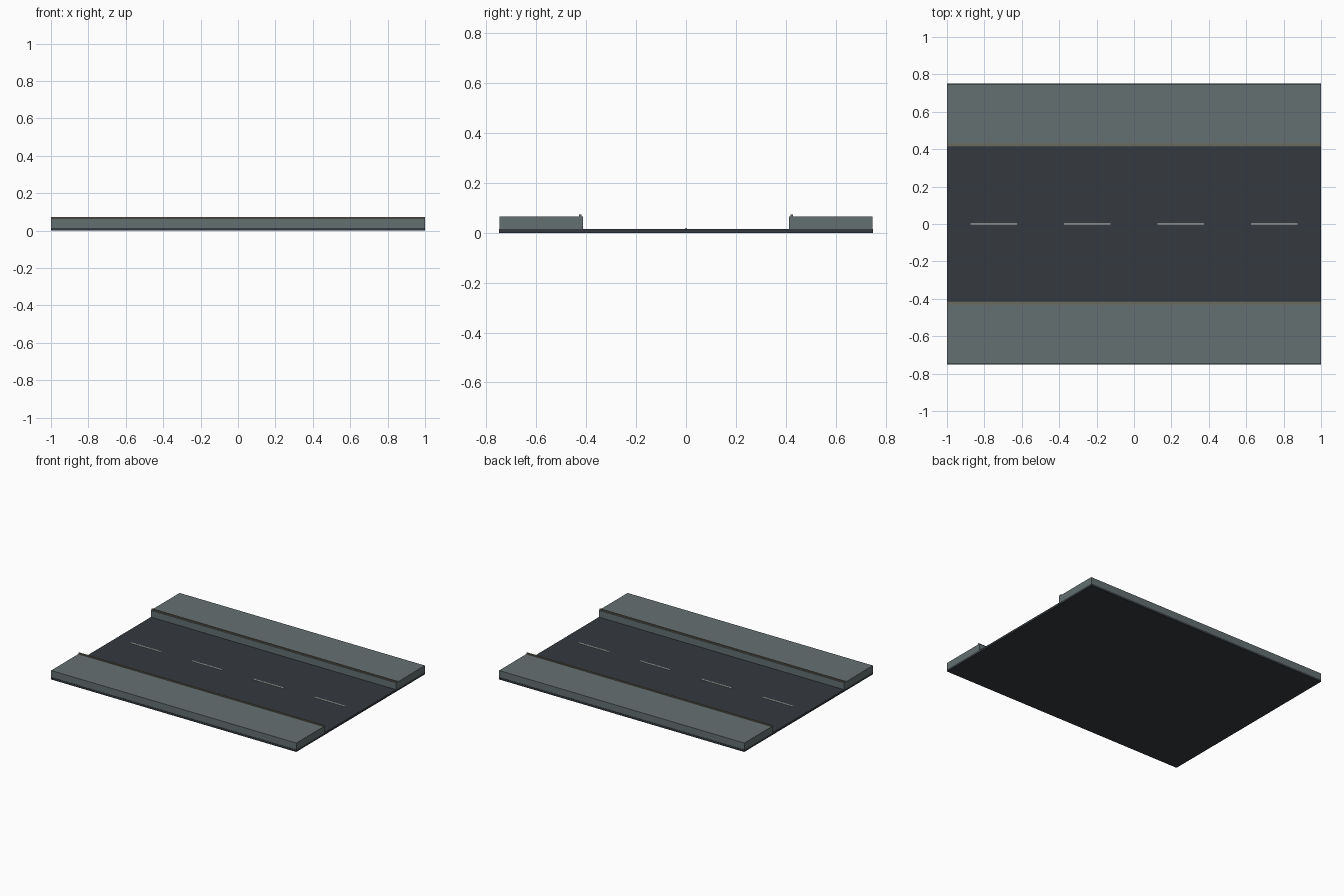
import bpy

if "Cube" in bpy.data.objects:
    bpy.data.objects.remove(bpy.data.objects["Cube"])


def material(name, rgb):
    m = bpy.data.materials.new(name)
    m.diffuse_color = (*rgb, 1)
    m.use_nodes = True
    m.node_tree.nodes["Principled BSDF"].inputs["Base Color"].default_value = m.diffuse_color
    return m


asphalt = material("asphalt", (0.035, 0.042, 0.05))
concrete = material("concrete", (0.13, 0.16, 0.165))
trim = material("trim", (0.16, 0.14, 0.10))
paint = material("paint", (0.7, 0.7, 0.66))


def box(name, lo, hi, mat):
    """Box spanning two opposite corners."""
    bpy.ops.mesh.primitive_cube_add(size=1, location=[(a + b) / 2 for a, b in zip(lo, hi)])
    ob = bpy.context.object
    ob.name = name
    ob.scale = [b - a for a, b in zip(lo, hi)]
    bpy.ops.object.transform_apply(location=False, rotation=False, scale=True)
    ob.data.materials.append(mat)
    return ob


# Road slab running under the full width
box("road_slab", (-1, -0.75, 0), (1, 0.75, 0.015), asphalt)

# Raised pavement and thin kerb strip on each side
for side, s in (("front", -1), ("back", 1)):
    y0, y1 = sorted((s * 0.413, s * 0.748))
    box(f"{side}_pavement", (-1, y0, 0.015), (1, y1, 0.065), concrete)
    y0, y1 = sorted((s * 0.42, s * 0.43))
    box(f"{side}_kerb_strip", (-1, y0, 0.065), (1, y1, 0.073), trim)

# Dashed centre line
for i in range(4):
    x = -0.75 + 0.5 * i
    box(f"lane_dash_{i + 1}", (x - 0.125, -0.004, 0.015), (x + 0.125, 0.004, 0.019), paint)
